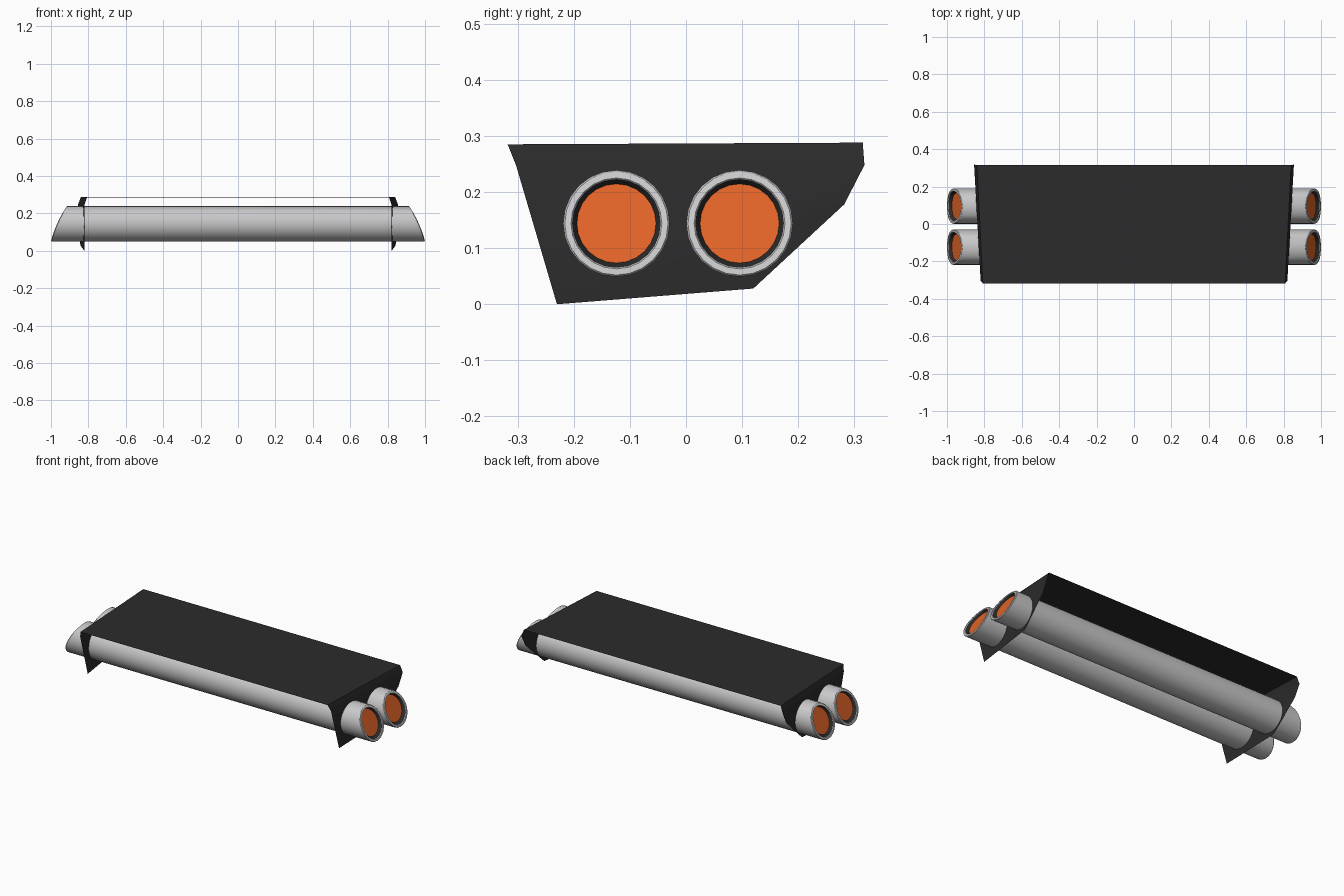
import bpy, bmesh, math

if "Cube" in bpy.data.objects:
    bpy.data.objects.remove(bpy.data.objects["Cube"])

def material(name, rgb):
    m = bpy.data.materials.new(name)
    m.diffuse_color = (*rgb, 1)
    m.use_nodes = True
    m.node_tree.nodes["Principled BSDF"].inputs["Base Color"].default_value = m.diffuse_color
    return m

metal = material("light_metal", (0.58, 0.58, 0.59))
black = material("black", (0.024, 0.024, 0.024))
orange = material("orange", (0.75, 0.125, 0.02))

R, ZC, SIDES = 0.095, 0.144, 24

def finish(bm, name, mats, angle):
    bmesh.ops.recalc_face_normals(bm, faces=bm.faces)
    me = bpy.data.meshes.new(name)
    bm.to_mesh(me)
    bm.free()
    ob = bpy.data.objects.new(name, me)
    bpy.context.collection.objects.link(ob)
    for m in mats:
        me.materials.append(m)
    bpy.ops.object.select_all(action='DESELECT')
    ob.select_set(True)
    bpy.context.view_layer.objects.active = ob
    bpy.ops.object.shade_smooth_by_angle(angle=math.radians(angle))
    return ob

def end_x(z):
    # slanted, slightly bowed tube mouth
    t = (z - (ZC - R)) / (2 * R)
    return 1 - 0.045 * t - 0.04 * t * t

def tube(name, yc):
    bm = bmesh.new()

    def ring(r, sx, depth):
        vs = []
        for i in range(SIDES):
            a = 2 * math.pi * i / SIDES
            z = ZC + r * math.sin(a)
            vs.append(bm.verts.new((sx * (end_x(z) - depth), yc + r * math.cos(a), z)))
        return vs

    # cap, dark inner wall, rim, outer wall, then mirrored at the other end
    spec = [(0.0705, 0.02), (0.079, 0.003), (0.081, 0), (0.092, 0), (R, 0.004)]
    rings = [ring(r, -1, d) for r, d in spec] + [ring(r, 1, d) for r, d in reversed(spec)]
    last = len(rings) - 2
    for k in range(last + 1):
        a, b = rings[k], rings[k + 1]
        for i in range(SIDES):
            j = (i + 1) % SIDES
            f = bm.faces.new((a[i], a[j], b[j], b[i]))
            f.material_index = 1 if k in (0, last) else 0
    for cap in (rings[0], rings[-1]):
        bm.faces.new(cap).material_index = 2
    finish(bm, name, (metal, black, orange), 30)

tube("front_tube", -0.124)
tube("back_tube", 0.0955)

# Thin folded bracket: top sheet, chamfered edges and side plates
bm = bmesh.new()
top, bends = [], []
low = [(0.852, 0.282, 0.178), (0.843, 0.12, 0.028), (0.822, -0.23, 0.0)]
for s in (1, -1):
    v = lambda p: bm.verts.new((s * p[0], p[1], p[2]))
    tf, tb = v((0.808, -0.318, 0.285)), v((0.84, 0.315, 0.288))
    bf, bb = v((0.82, -0.303, 0.248)), v((0.855, 0.318, 0.248))
    bm.faces.new((tf, tb, bb, bf))
    bm.faces.new([bf, bb] + [v(p) for p in low])
    top.append((tf, tb))
bm.faces.new((top[1][0], top[0][0], top[0][1], top[1][1]))
finish(bm, "mounting_bracket", (black,), 35)
